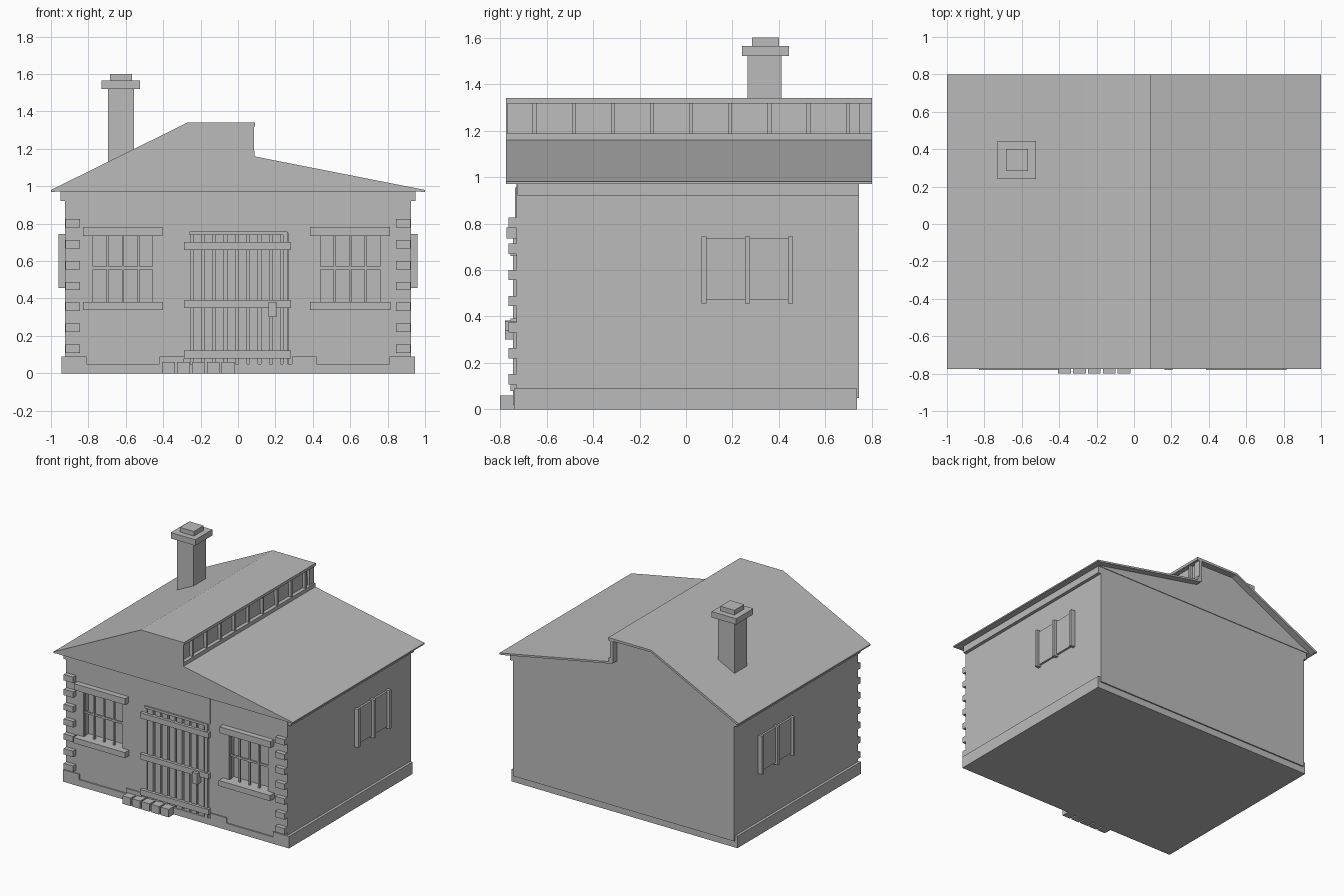
import bpy
import bmesh

cube = bpy.data.objects.get("Cube")
if cube:
    bpy.data.objects.remove(cube, do_unlink=True)

grey = bpy.data.materials.new("plain grey")
grey.use_nodes = True
GREY = (0.5, 0.5, 0.5, 1)
grey.diffuse_color = GREY
grey.node_tree.nodes["Principled BSDF"].inputs["Base Color"].default_value = GREY


def prism(name, profile, y0, y1):
    """Extrude an xz profile along y."""
    bm = bmesh.new()
    face = bm.faces.new([bm.verts.new((x, y0, z)) for x, z in profile])
    ext = bmesh.ops.extrude_face_region(bm, geom=[face])["geom"]
    verts = [v for v in ext if isinstance(v, bmesh.types.BMVert)]
    bmesh.ops.translate(bm, vec=(0, y1 - y0, 0), verts=verts)
    bmesh.ops.recalc_face_normals(bm, faces=bm.faces)
    mesh = bpy.data.meshes.new(name)
    bm.to_mesh(mesh)
    bm.free()
    mesh.materials.append(grey)
    obj = bpy.data.objects.new(name, mesh)
    bpy.context.collection.objects.link(obj)
    return obj


def box(name, x, y, z):
    return prism(name, [(x[0], z[0]), (x[1], z[0]), (x[1], z[1]), (x[0], z[1])], y[0], y[1])


def mirrored(name, x, y, z):
    box("left_" + name, x, y, z)
    box("right_" + name, (-x[1], -x[0]), y, z)


def cut(target, cutter):
    mod = target.modifiers.new("opening", "BOOLEAN")
    mod.object = cutter
    mod.operation = 'DIFFERENCE'
    mod.solver = 'EXACT'
    bpy.context.view_layer.objects.active = target
    bpy.ops.object.modifier_apply(modifier=mod.name)
    bpy.data.objects.remove(cutter, do_unlink=True)


FRONT = -0.73
BACK = 0.745

# Walls with recessed window and door openings
walls = box("walls", (-0.925, 0.925), (FRONT, BACK), (0.05, 0.98))
for x in ((-0.78, -0.45), (0.435, 0.765), (-0.25, 0.27)):
    door = x[0] == -0.25
    z = (0.02, 0.75) if door else (0.38, 0.735)
    cut(walls, box("cutter", x, (-0.85, -0.67), z))
mirrored("fascia", (0.92, 0.95), (-0.725, BACK), (0.92, 0.978))

# Plinth, stepped down under the front windows
box("plinth", (-0.945, 0.945), (-0.72, 0.735), (0, 0.09))
box("front_plinth", (-0.945, 0.945), (-0.74, -0.715), (0, 0.05))
mirrored("plinth_corner", (0.81, 0.945), (-0.74, -0.715), (0.05, 0.09))
mirrored("plinth_door_end", (0.29, 0.42), (-0.74, -0.715), (0.05, 0.09))

# Corner stones
for i in range(7):
    z = 0.108 + i * 0.112
    mirrored("corner_stone", (0.845, 0.923), (-0.763, -0.72), (z, z + 0.045))

# Barred front windows
for side, x in (("right", -0.615), ("left", 0.6)):
    box(side + "_lintel", (x - 0.215, x + 0.212), (-0.772, -0.72), (0.735, 0.783))
    box(side + "_sill", (x - 0.215, x + 0.215), (-0.78, -0.68), (0.338, 0.38))
    for i in range(5):
        bx = x - 0.165 + i * 0.0825
        box(side + "_window_bar", (bx - 0.006, bx + 0.006), (-0.725, -0.71), (0.375, 0.74))
    box(side + "_window_rail", (x - 0.165, x + 0.165), (-0.722, -0.708), (0.555, 0.57))

# Side windows
mirrored("side_window_panel", (0.915, 0.94), (0.07, 0.46), (0.47, 0.735))
for y in (0.078, 0.265, 0.45):
    mirrored("side_window_post", (0.915, 0.96), (y - 0.011, y + 0.011), (0.455, 0.745))

# Plank door with cross battens and latch
for i in range(8):
    px = -0.24 + i * 0.0605
    box("door_plank", (px, px + 0.045), (-0.735, -0.715), (0.02, 0.74))
box("door_jamb", (0.24, 0.265), (-0.745, -0.71), (0.02, 0.75))
for z in (0.08, 0.35, 0.66):
    box("door_batten", (-0.29, 0.283), (-0.755, -0.725), (z, z + 0.042))
box("door_latch", (0.163, 0.205), (-0.78, -0.73), (0.3, 0.382))
box("door_header", (-0.26, 0.265), (-0.745, -0.7), (0.74, 0.758))
box("panel_above_door", (-0.29, 0.28), (-0.736, -0.72), (0.758, 0.955))

# Doorstep bricks
for i in range(5):
    x = -0.405 + i * 0.0795
    box("step_brick", (x, x + 0.068), (-0.8, -0.72), (0, 0.06))

# Gable body and thin roof sheets overhanging at the back
prism("gable_body", [(-0.985, 0.972), (0.985, 0.972), (0.06, 1.155), (0.055, 1.33),
                     (-0.27, 1.33)], -0.774, 0.75)
prism("high_roof", [(-1, 0.97), (-1, 0.98), (-0.27, 1.34), (0.09, 1.34), (0.09, 1.32),
                    (-0.265, 1.325), (-0.98, 0.97)], -0.775, 0.8)
prism("low_roof", [(1, 0.97), (1, 0.98), (0.06, 1.165), (0.06, 1.15), (0.98, 0.97)],
      -0.775, 0.8)

# Clerestory window strip
box("clerestory_top_rail", (0.05, 0.087), (-0.775, 0.8), (1.317, 1.338))
box("clerestory_bottom_rail", (0.052, 0.087), (-0.775, 0.8), (1.155, 1.188))
for i in range(9):
    y = -0.652 + i * 0.1685
    box("clerestory_post", (0.05, 0.08), (y - 0.008, y + 0.008), (1.18, 1.32))
box("clerestory_front_post", (0.05, 0.085), (-0.775, -0.768), (1.18, 1.32))
box("clerestory_back_post", (0.05, 0.075), (0.745, 0.8), (1.18, 1.32))

# Chimney
box("chimney_stack", (-0.695, -0.557), (0.265, 0.412), (0.98, 1.53))
box("chimney_cap", (-0.73, -0.525), (0.24, 0.443), (1.52, 1.565))
box("chimney_pot", (-0.685, -0.567), (0.283, 0.4), (1.56, 1.6))
